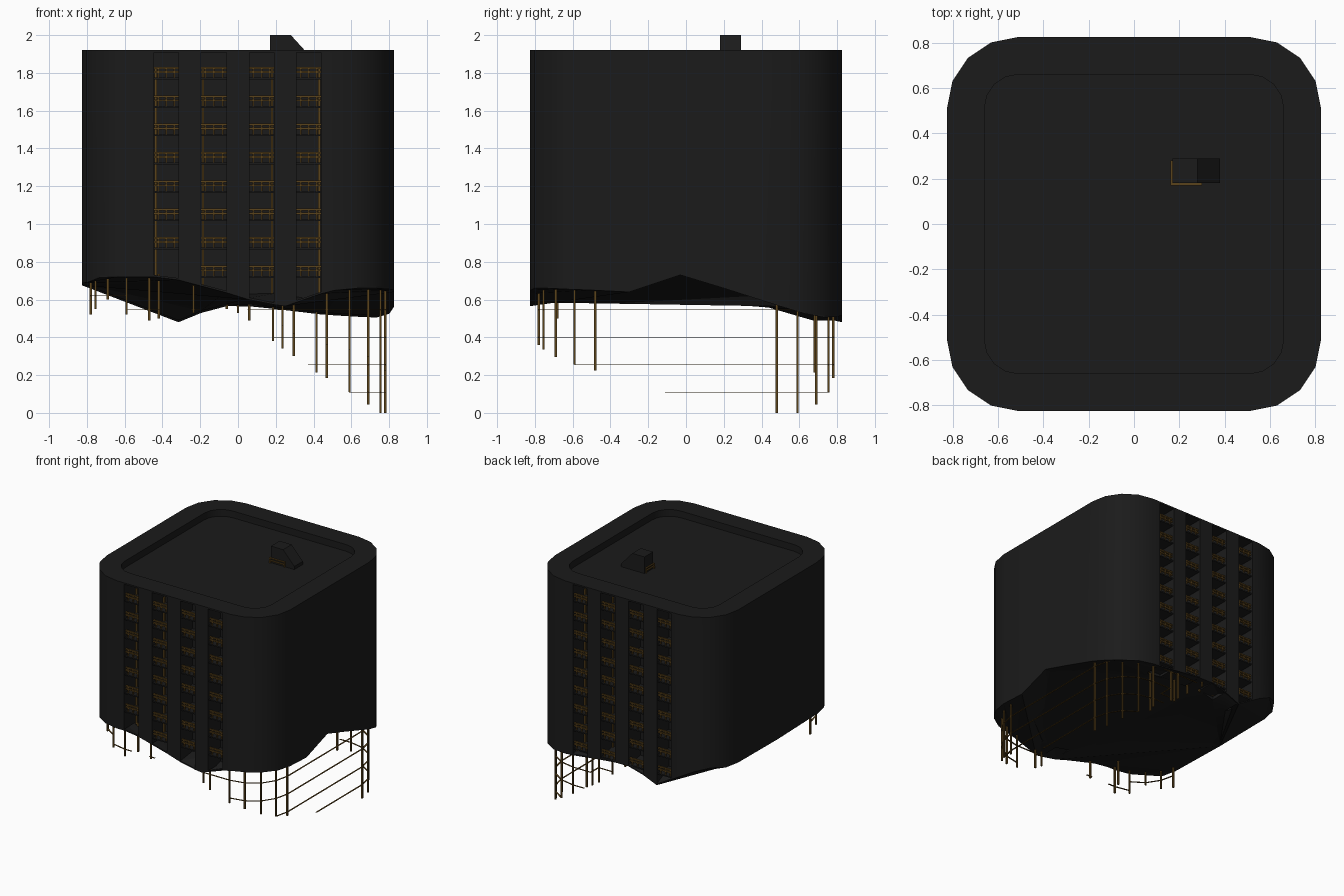
import bpy, bmesh, math
from mathutils import Vector

if "Cube" in bpy.data.objects:
    bpy.data.objects.remove(bpy.data.objects["Cube"])


def material(name, rgb):
    m = bpy.data.materials.new(name)
    m.diffuse_color = (*rgb, 1)
    m.use_nodes = True
    m.node_tree.nodes["Principled BSDF"].inputs["Base Color"].default_value = m.diffuse_color
    return m


CONCRETE = material("dark_concrete", (0.0108, 0.0108, 0.0108))
BRASS = material("dark_brass", (0.105, 0.056, 0.011))


def finish(name, bm, mat, smooth=False, cutter=None):
    bmesh.ops.recalc_face_normals(bm, faces=bm.faces)
    me = bpy.data.meshes.new(name)
    bm.to_mesh(me)
    bm.free()
    ob = bpy.data.objects.new(name, me)
    bpy.context.collection.objects.link(ob)
    me.materials.append(mat)
    bpy.ops.object.select_all(action='DESELECT')
    ob.select_set(True)
    bpy.context.view_layer.objects.active = ob
    if cutter:
        mod = ob.modifiers.new("cut", 'BOOLEAN')
        mod.operation, mod.solver, mod.object = 'DIFFERENCE', 'EXACT', cutter
        bpy.ops.object.modifier_apply(modifier="cut")
        bpy.data.objects.remove(cutter)
    if smooth:
        bpy.ops.object.shade_smooth_by_angle(angle=math.radians(30))
    return ob


def box(bm, x0, x1, y0, y1, z0, z1):
    v = [bm.verts.new((x, y, z)) for z in (z0, z1)
         for x, y in ((x0, y0), (x1, y0), (x1, y1), (x0, y1))]
    for f in ((3, 2, 1, 0), (4, 5, 6, 7), (0, 1, 5, 4), (1, 2, 6, 5), (2, 3, 7, 6), (3, 0, 4, 7)):
        bm.faces.new([v[i] for i in f])


def prism(bm, pts, zlow, ztop):
    """Vertical prism; zlow and ztop give the heights at each outline point."""
    lo = [bm.verts.new((x, y, zlow(x, y))) for x, y in pts]
    hi = [bm.verts.new((x, y, ztop(x, y))) for x, y in pts]
    n = len(pts)
    for i in range(n):
        j = (i + 1) % n
        bm.faces.new((lo[i], lo[j], hi[j], hi[i]))
    caps = [bm.faces.new(lo[::-1]), bm.faces.new(hi)]
    bmesh.ops.triangulate(bm, faces=caps)


def level(z):
    return lambda x, y: z


def interp(table, t):
    if t <= table[0][0]:
        return table[0][1]
    for (a, za), (b, zb) in zip(table, table[1:]):
        if t <= b:
            return za + (zb - za) * (t - a) / (b - a)
    return table[-1][1]


# Ragged lower edge of the four walls
FRONT = [(-.8, .70), (-.72, .72), (-.44, .72), (-.32, .705), (0, .62), (.1, .585), (.25, .565),
         (.35, .6), (.48, .645), (.6, .66)]
BACK = [(-.8, .68), (-.72, .70), (-.6, .65), (-.445, .56), (-.33, .57), (-.315, .48), (-.12, .56),
        (0, .57), (.2, .55), (.45, .52), (.7, .505)]
RIGHT = [(-.6, .655), (-.3, .64), (-.03, .73), (.2, .66), (.48, .57), (.63, .525)]
LEFT = [(-.6, .69), (0, .675), (.6, .68)]


def lower_edge(x, y):
    if y < -.65:
        return interp(FRONT, x)
    if y > .65:
        return interp(BACK, x)
    return interp(RIGHT if x > 0 else LEFT, y)


C, W, R, BACK_WALL = .51, .825, .315, .67
NOTCHES = [(-.445, -.315), (-.195, -.06), (.06, .19), (.31, .44)]


def corner(k, r, n=4):
    cx, cy = ((C, -C), (C, C), (-C, C), (-C, -C))[k]
    return [(cx + r * math.cos(a), cy + r * math.sin(a))
            for a in ((k - 1 + i / n) * math.pi / 2 for i in range(n + 1))]


def rounded(r):
    return [p for k in range(4) for p in corner(k, r)]


def plan(notched):
    front, back = [], []
    for a, b in NOTCHES:
        front += [(a, -W), (a, -BACK_WALL), (b, -BACK_WALL), (b, -W)] if notched else [(a, -W), (b, -W)]
    for a, b in reversed(NOTCHES):
        back += [(b, W), (b, BACK_WALL), (a, BACK_WALL), (a, W)] if notched else [(b, W), (a, W)]
    front.insert(12 if notched else 6, (.25, -W))
    return (front + corner(0, R) + [(W, -.3), (W, -.03), (W, .2)] + corner(1, R)
            + back + corner(2, R) + [(-W, 0)] + corner(3, R))


# Main block with four balcony recesses front and back, and a sunken roof
bm = bmesh.new()
prism(bm, rounded(.15), level(1.865), level(2.0))
cutter = finish("roof_cutter", bm, CONCRETE)
cutter.hide_render = True
bm = bmesh.new()
prism(bm, plan(True), lambda x, y: lower_edge(x, y) + .01, level(1.908))
finish("tower_block", bm, CONCRETE, True, cutter)

# Underside closing the block and the bottoms of the recesses
bm = bmesh.new()
prism(bm, plan(False), lower_edge, lambda x, y: lower_edge(x, y) + .01)
finish("underside", bm, CONCRETE)

# Thin coping around the roof
bm = bmesh.new()
loops = [[bm.verts.new((x, y, z)) for x, y in rounded(r)]
         for r, z in ((R, 1.908), (R, 1.92), (.15, 1.92), (.15, 1.908))]
for A, B in zip(loops, loops[1:] + loops[:1]):
    for i in range(len(A)):
        j = (i + 1) % len(A)
        bm.faces.new((A[i], A[j], B[j], B[i]))
finish("roof_coping", bm, CONCRETE, True)

# Roof hut with a sloped side, and its low rail
bm = bmesh.new()
prof = [(.17, 1.865), (.38, 1.865), (.38, 1.89), (.28, 2.0), (.17, 2.0)]
f = bm.faces.new([bm.verts.new((x, .18, z)) for x, z in prof])
g = bmesh.ops.extrude_face_region(bm, geom=[f])
bmesh.ops.translate(bm, vec=(0, .11, 0), verts=[v for v in g['geom'] if isinstance(v, bmesh.types.BMVert)])
finish("roof_hut", bm, CONCRETE)
bm = bmesh.new()
for z in (1.88, 1.9):
    box(bm, .16, .30, .17, .18, z, z + .008)
    box(bm, .16, .17, .18, .28, z, z + .008)
for x, y in ((.16, .17), (.29, .17), (.16, .27)):
    box(bm, x, x + .01, y, y + .01, 1.865, 1.908)
finish("roof_hut_rail", bm, BRASS)

# Balcony slabs and brass railings
slabs, rails = bmesh.new(), bmesh.new()
for s in (-1, 1):
    for i, (a, b) in enumerate(NOTCHES):
        base = max(lower_edge(a, s * W), lower_edge(b, s * W))
        for k in range(-1, 8):
            z = .715 + .15 * k
            if z < base:
                continue
            box(slabs, a, b, *sorted((s * .66, s * .815)), z, z + .01)
            for h in (.035, .056):
                box(rails, a, b, *sorted((s * .797, s * .811)), z + h, z + h + .01)
            for x in (a + .022, (a + b) / 2, b - .022):
                box(rails, x - .004, x + .004, *sorted((s * .80, s * .808)), z + .01, z + .06)
        x = a + .004 if i < 2 else b - .016
        box(rails, x, x + .012, *sorted((s * .675, s * .687)), base, 1.82)
finish("balcony_slabs", slabs, CONCRETE)
finish("balcony_rails", rails, BRASS)

# Exposed vertical rods hanging under the walls: x, y, bottom z
FR = [(.47, -.78), (.59, -.755), (.69, -.69), (.755, -.59), (.78, -.48)]
BR = [(x, -y) for x, y in reversed(FR)]
FL = [(-x, y) for x, y in FR]
rods = [(*p, z) for p, z in zip(FR, (.36, .335, .295, .255, .225))]
rods += [(*p, z) for p, z in zip(BR, (0, 0, .045, .11, .185))]
rods += [(*p, z) for p, z in zip(FL, (.49, .52, .60, .55, .52))]
rods += [(.415, .68, .215), (.295, .78, .30), (.235, .78, .34), (.185, .68, .38), (.06, .68, .49),
         (0, .78, .53), (-.06, .68, .55), (.295, -.78, .42), (.235, -.78, .46),
         (-.235, -.78, .53), (-.42, -.68, .50)]
bm = bmesh.new()
for x, y, z in rods:
    box(bm, x - .006, x + .006, y - .006, y + .006, z, lower_edge(x * 1.04, y * 1.04) + .015)
finish("hanging_rods", bm, BRASS)

# Flat horizontal bands tying the rods together
bm = bmesh.new()


def band(pts, z):
    for p, q in zip(pts, pts[1:]):
        p, q = Vector((*p, z)), Vector((*q, z))
        d = (q - p).normalized()
        side, up = Vector((-d.y, d.x, 0)) * .006, Vector((0, 0, .0015))
        rings = [[bm.verts.new(e + o) for o in (side + up, up - side, -side - up, side - up)] for e in (p, q)]
        for i in range(4):
            j = (i + 1) % 4
            bm.faces.new((rings[0][i], rings[0][j], rings[1][j], rings[1][i]))
        bm.faces.new(rings[0])
        bm.faces.new(rings[1])


band([(.78, -.11)] + BR[:4], .11)
band(FR[3:] + BR + [(.37, .78)], .255)
band(FR + BR + [(.31, .78), (.31, .68), (.18, .68)], .40)
band([(.22, -.78)] + FR + BR + [(.2, .78), (.05, .78)], .545)
band([(-.41, -.78)] + FL[:2], .545)
band(FL[1:], .62)
band([(-.25, -.78), (-.2, -.78)], .545)
finish("rod_bands", bm, BRASS)
